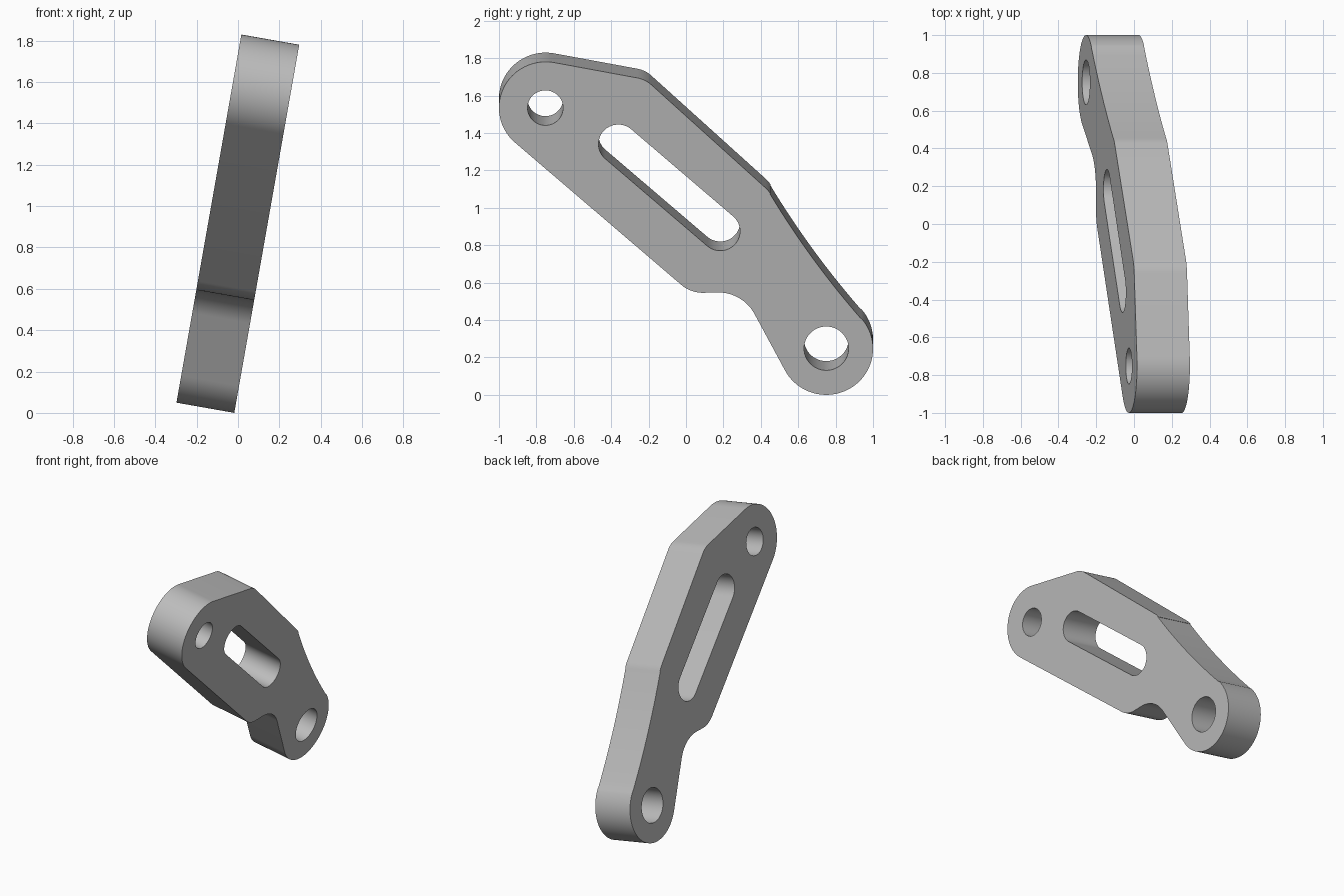
import bpy, bmesh
from math import radians, sin, cos
from mathutils import Matrix

cube = bpy.data.objects.get("Cube")
if cube:
    bpy.data.objects.remove(cube, do_unlink=True)

TILT = radians(10)
THICKNESS = 0.284


def arc(cy, cv, r, start, end, steps):
    """Points of an arc in the plane of the plate, angles in degrees."""
    angles = [radians(start + (end - start) * i / steps) for i in range(steps + 1)]
    return [(cy + r * cos(a), cv + r * sin(a)) for a in angles]


# Outer profile, clockwise from the upper boss
outline = (
    arc(-0.75, 1.558, 0.25, 229, 79.5, 40)          # upper boss
    + arc(-0.287, 1.573, 0.15, 79.5, 47.5, 10)      # top corner
    + arc(0.324, 1.013, 0.15, 47.5, 31, 6)          # shoulder corner
    + arc(4.56, 3.53, 4.78, 210.7, 220.6, 14)       # shallow hollow edge
    + arc(0.75, 0.25, 0.25, 40.6, -152, 48)         # lower boss
    + arc(0.172, 0.336, 0.22, 28, 90, 18)           # inner fillet
    + arc(0.09, 0.729, 0.175, -90, -131, 12)        # belly corner
)

# Two bolt holes and the slanted slot
upper_hole = arc(-0.752, 1.558, 0.095, 0, 352.5, 47)
lower_hole = arc(0.75, 0.252, 0.119, 0, 352.5, 47)
slot = (arc(-0.362, 1.3615, 0.106, 49, 229, 24)
        + arc(0.183, 0.8885, 0.106, 229, 409, 24))

# Fill the profile around its openings and extrude it to a plate
bm = bmesh.new()
for loop in (outline, upper_hole, lower_hole, slot):
    verts = [bm.verts.new((0, y, v)) for y, v in loop]
    for a, b in zip(verts, verts[1:] + verts[:1]):
        bm.edges.new((a, b))
bmesh.ops.triangle_fill(bm, edges=bm.edges[:], use_beauty=True)
extruded = bmesh.ops.extrude_face_region(bm, geom=bm.faces[:], use_keep_orig=True)
back = [g for g in extruded["geom"] if isinstance(g, bmesh.types.BMVert)]
bmesh.ops.translate(bm, verts=back, vec=(-THICKNESS, 0, 0))
bmesh.ops.recalc_face_normals(bm, faces=bm.faces[:])

# Lean the plate sideways
bm.transform(Matrix.Translation((-0.018, 0, 0)) @ Matrix.Rotation(TILT, 4, "Y"))
mesh = bpy.data.meshes.new("slotted_link_plate")
bm.to_mesh(mesh)
bm.free()

plate = bpy.data.objects.new("slotted_link_plate", mesh)
bpy.context.collection.objects.link(plate)

# Plain grey metal
grey = bpy.data.materials.new("plain_grey")
grey.use_nodes = True
grey.diffuse_color = (0.5, 0.5, 0.5, 1)
grey.node_tree.nodes["Principled BSDF"].inputs["Base Color"].default_value = (0.5, 0.5, 0.5, 1)
mesh.materials.append(grey)

bpy.ops.object.select_all(action="DESELECT")
plate.select_set(True)
bpy.context.view_layer.objects.active = plate
bpy.ops.object.shade_smooth_by_angle(angle=radians(30))
